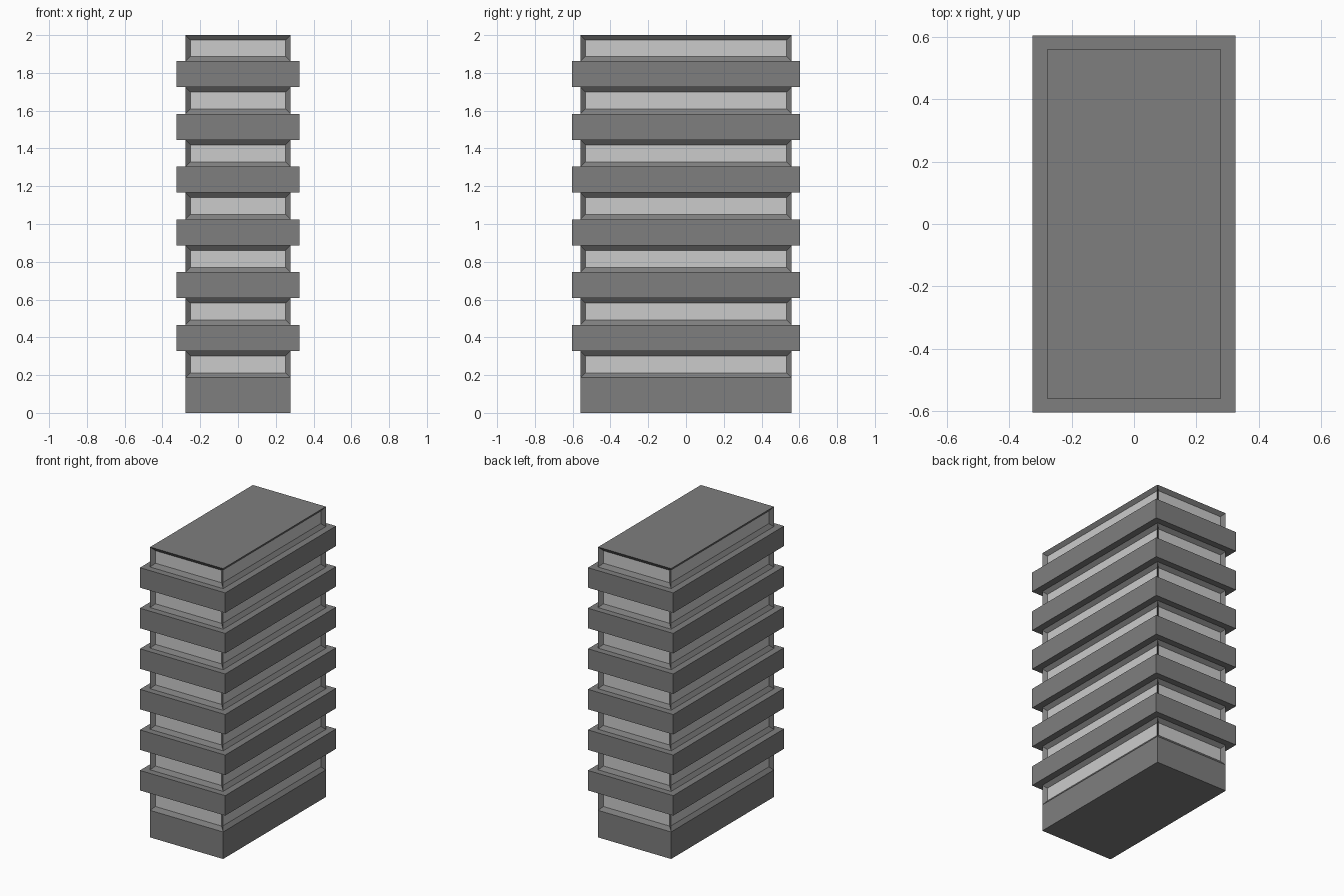
import bpy, bmesh

if "Cube" in bpy.data.objects:
    bpy.data.objects.remove(bpy.data.objects["Cube"])

CORE = (0.278, 0.559)      # half sizes of the recessed storeys
BAND = (0.325, 0.603)      # half sizes of the projecting bands
PITCH, BAND_H, FIRST = 0.2793, 0.1375, 0.328
FLOORS = 7


def material(name, value):
    m = bpy.data.materials.new(name)
    m.diffuse_color = (value, value, value, 1)
    m.use_nodes = True
    m.node_tree.nodes["Principled BSDF"].inputs["Base Color"].default_value = m.diffuse_color
    return m


bm = bmesh.new()


def ring(half, z):
    x, y = half
    return [bm.verts.new((sx * x, sy * y, z))
            for sx, sy in ((-1, -1), (1, -1), (1, 1), (-1, 1))]


def bridge(a, b):
    return [bm.faces.new((a[i], a[(i + 1) % 4], b[(i + 1) % 4], b[i]))
            for i in range(4)]


# Plain ground-floor plinth
base = ring(CORE, 0)
bm.faces.new(base[::-1])
low = ring(CORE, FIRST - (PITCH - BAND_H))
bridge(base, low)

# Window storeys alternating with projecting bands
window_walls = []
for i in range(FLOORS):
    last = i == FLOORS - 1
    z = 2.0 if last else FIRST + i * PITCH
    high = ring(CORE, z)
    window_walls += bridge(low, high)
    if last:
        bm.faces.new(high)                       # flat roof
    else:
        under, over = ring(BAND, z), ring(BAND, z + BAND_H)
        low = ring(CORE, z + BAND_H)
        bridge(high, under)
        bridge(under, over)
        bridge(over, low)

# Recessed window strips: the wall faces become the panes
bm.normal_update()
bmesh.ops.inset_individual(bm, faces=window_walls, thickness=0.026,
                           depth=-0.02, use_even_offset=True)
for f in window_walls:
    f.material_index = 1

mesh = bpy.data.meshes.new("tower_block")
bm.to_mesh(mesh)
bm.free()
mesh.materials.append(material("dark_wall", 0.21))
mesh.materials.append(material("window_grey", 0.8))
tower = bpy.data.objects.new("tower_block", mesh)
bpy.context.collection.objects.link(tower)
